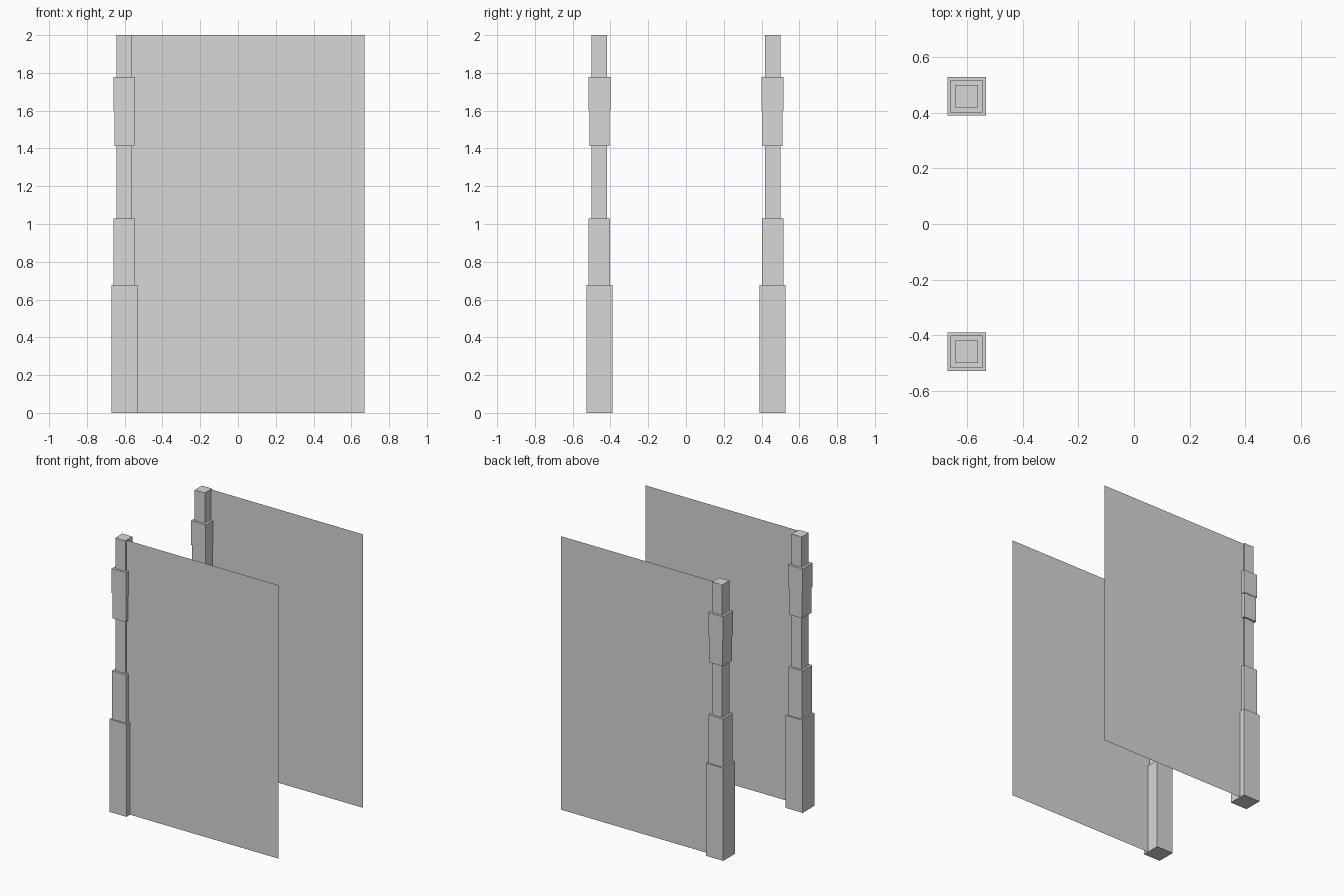
import bpy
import bmesh

cube = bpy.data.objects.get("Cube")
if cube:
    bpy.data.objects.remove(cube, do_unlink=True)

# One plain grey for everything
grey = bpy.data.materials.new("plain grey")
grey.use_nodes = True
colour = (0.68, 0.68, 0.68, 1)
grey.diffuse_color = colour
grey.node_tree.nodes["Principled BSDF"].inputs["Base Color"].default_value = colour

POST_X = -0.602
POST_Y = 0.459
PANEL_Y = 0.487
HEIGHT = 2.0
PANEL_END = 0.67

# Stepped post outline: half width and height, from the ground up
PROFILE = [
    (0.069, 0), (0.069, 0.677),
    (0.057, 0.677), (0.057, 1.03),
    (0.041, 1.03), (0.041, 1.412),
    (0.053, 1.412), (0.053, 1.60),
    (0.058, 1.60), (0.058, 1.777),
    (0.041, 1.777), (0.041, HEIGHT),
]


def finish(bm, name, y):
    mesh = bpy.data.meshes.new(name)
    bm.to_mesh(mesh)
    bm.free()
    mesh.materials.append(grey)
    obj = bpy.data.objects.new(name, mesh)
    obj.location = (POST_X, y, 0)
    bpy.context.collection.objects.link(obj)


def make_post(name, y):
    # Square rings joined upward, closed at both ends
    bm = bmesh.new()
    corners = [(-1, -1), (1, -1), (1, 1), (-1, 1)]
    rings = [[bm.verts.new((cx * w, cy * w, z)) for cx, cy in corners]
             for w, z in PROFILE]
    for low, high in zip(rings, rings[1:]):
        for i in range(4):
            j = (i + 1) % 4
            bm.faces.new((low[i], low[j], high[j], high[i]))
    bm.faces.new(rings[0][::-1])
    bm.faces.new(rings[-1])
    finish(bm, name, y)


def make_panel(name, y):
    # Thin sheet rooted inside the post, near its outer face
    bm = bmesh.new()
    length = PANEL_END - POST_X
    outline = [(0, 0), (length, 0), (length, HEIGHT), (0, HEIGHT)]
    bm.faces.new([bm.verts.new((x, 0, z)) for x, z in outline])
    finish(bm, name, y)


# Front and back pairs
for side, sign in (("front", -1), ("back", 1)):
    make_post(side + "_post", sign * POST_Y)
    make_panel(side + "_panel", sign * PANEL_Y)
